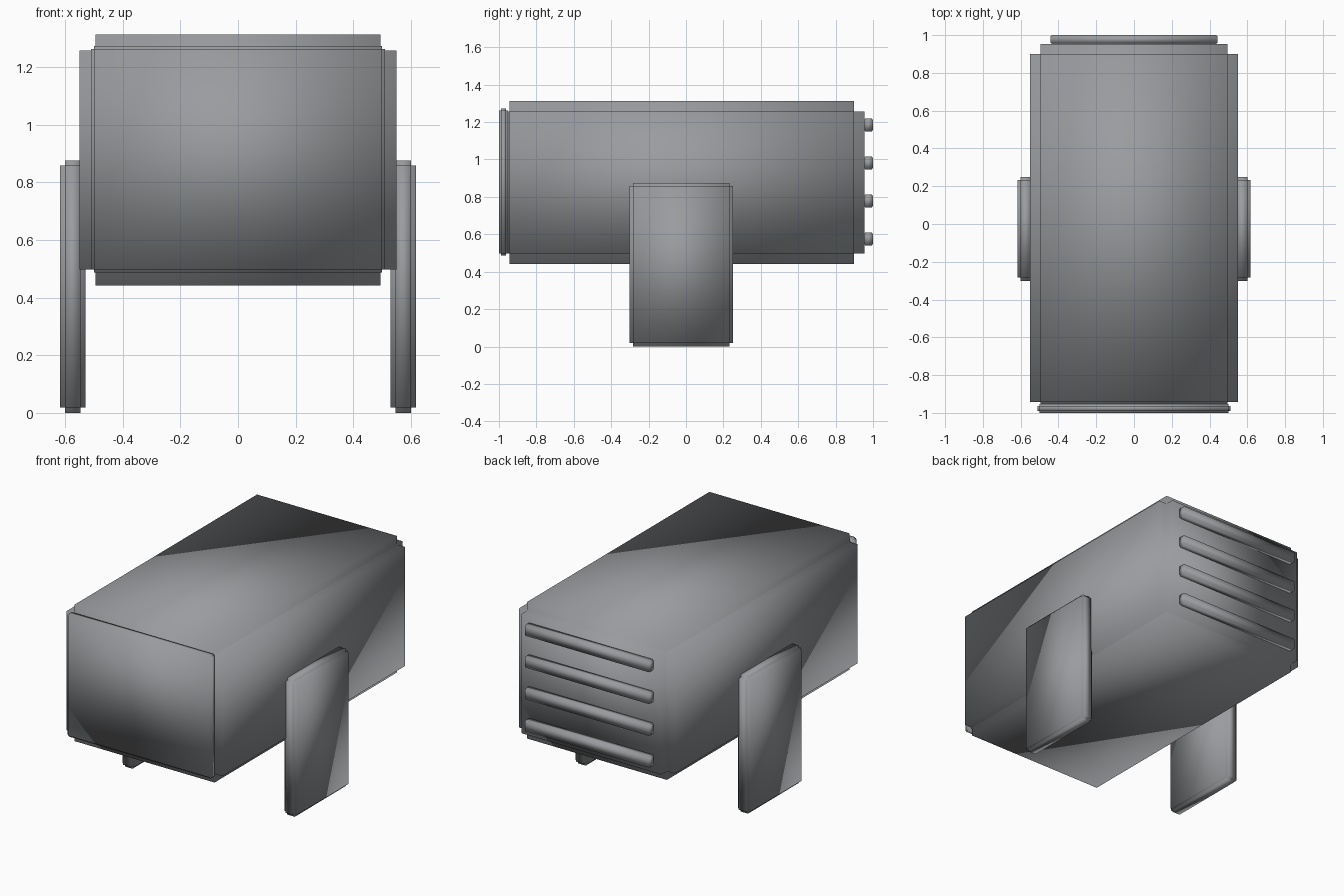
import bpy
import bmesh
from mathutils import Matrix, Vector

if "Cube" in bpy.data.objects:
    bpy.data.objects.remove(bpy.data.objects["Cube"])

# Dark cool grey finish shared by all parts
finish = bpy.data.materials.new("dark_grey")
finish.diffuse_color = (0.32, 0.33, 0.345, 1)
finish.use_nodes = True
finish.node_tree.nodes["Principled BSDF"].inputs["Base Color"].default_value = finish.diffuse_color


def stepped_box(name, lo, hi, step):
    """Smooth-shaded box whose edges are stepped in: one slab per axis, inset on the other two."""
    lo, hi = Vector(lo), Vector(hi)
    centre, size = (lo + hi) / 2, hi - lo
    bm = bmesh.new()
    for axis in range(3):
        dims = [size[i] - (0 if i == axis else 2 * step) for i in range(3)]
        bmesh.ops.create_cube(
            bm, size=1, matrix=Matrix.Translation(centre) @ Matrix.Diagonal((*dims, 1)))
    for face in bm.faces:
        face.smooth = True
    mesh = bpy.data.meshes.new(name)
    bm.to_mesh(mesh)
    bm.free()
    mesh.materials.append(finish)
    obj = bpy.data.objects.new(name, mesh)
    bpy.context.collection.objects.link(obj)
    return obj


# Main housing
stepped_box("body", (-0.55, -0.998, 0.442), (0.55, 0.954, 1.312), 0.055)

# Thin panel over the front
stepped_box("front_panel", (-0.51, -1.0, 0.487), (0.51, -0.953, 1.272), 0.01)

# Horizontal slats across the back
for i in range(4):
    z = 0.575 + i * 0.203
    stepped_box(f"back_slat_{i + 1}", (-0.442, 0.952, z - 0.035), (0.442, 1.0, z + 0.035), 0.006)

# Flat legs on either side
for side, x0, x1 in (("left", -0.618, -0.528), ("right", 0.528, 0.618)):
    stepped_box(f"{side}_leg", (x0, -0.302, 0.0), (x1, 0.25, 0.875), 0.018)
